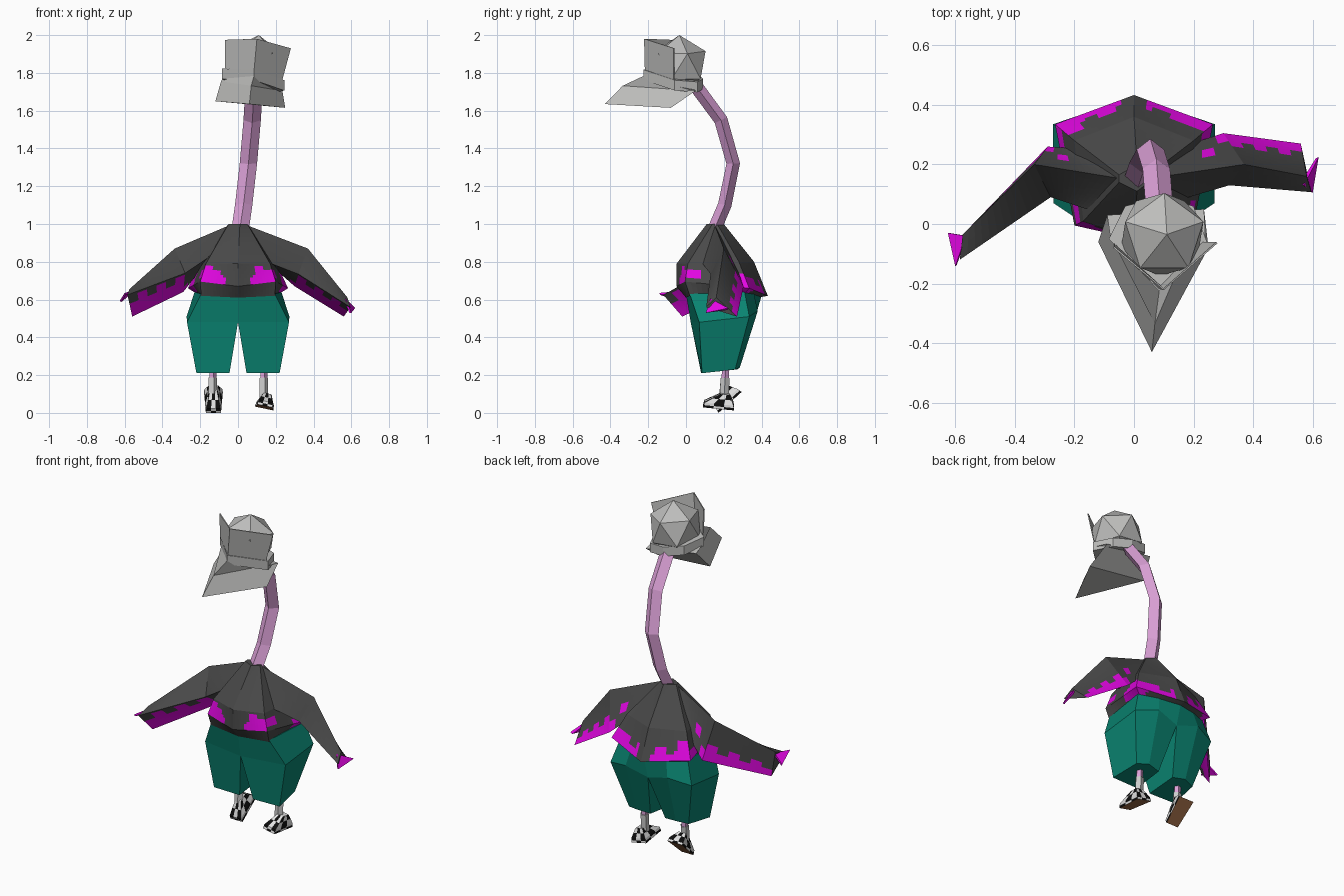
import bpy, bmesh, math
from mathutils import Vector, Matrix

if "Cube" in bpy.data.objects:
    bpy.data.objects.remove(bpy.data.objects["Cube"])


def material(name, r, g, b):
    m = bpy.data.materials.new(name)
    m.diffuse_color = (r, g, b, 1)
    m.use_nodes = True
    m.node_tree.nodes["Principled BSDF"].inputs["Base Color"].default_value = m.diffuse_color
    return m


GREY = material("hat grey", .51, .51, .5)
PINK = material("skin pink", .72, .36, .69)
DARK = material("cloak charcoal", .066, .066, .066)
MAGENTA = material("trim magenta", .76, .002, .76)
TEAL = material("trouser teal", .003, .23, .165)
SOCK = material("sock light grey", .6, .6, .6)
WHITE = material("shoe white", .75, .75, .75)
BLACK = material("shoe black", .004, .004, .004)
BROWN = material("sole brown", .3, .13, .055)


def loft(name, rings, mats, rule=None, n=1, m=1, caps=(0, 0), matrix=None, closed=True):
    """Skin closed rings; each panel is cut n x m and coloured by rule(band, seg, i, j, centre)."""
    bm = bmesh.new()
    rings = [[Vector(p) for p in r] for r in rings]
    k = len(rings[0])
    for band in range(len(rings) - 1):
        a, b = rings[band], rings[band + 1]
        for s in range(k if closed else k - 1):
            t = (s + 1) % k

            def at(u, v):
                return a[s].lerp(a[t], u).lerp(b[s].lerp(b[t], u), v)
            for i in range(n):
                for j in range(m):
                    pts = [at((i + x) / n, (j + y) / m) for x, y in ((0, 0), (1, 0), (1, 1), (0, 1))]
                    f = bm.faces.new([bm.verts.new(p) for p in pts])
                    if rule:
                        f.material_index = rule(band, s, i, j, f.calc_center_median())
    bmesh.ops.remove_doubles(bm, verts=bm.verts, dist=.0005)
    if closed:
        # close both ends by filling the boundary loops
        edges = [e for e in bm.edges if e.is_boundary]
        first = sum(rings[0], Vector()) / k
        last = sum(rings[-1], Vector()) / k
        for f in bmesh.ops.holes_fill(bm, edges=edges, sides=0)["faces"]:
            c = f.calc_center_median()
            f.material_index = caps[0] if (c - first).length < (c - last).length else caps[1]
    bmesh.ops.recalc_face_normals(bm, faces=bm.faces)
    if matrix:
        bm.transform(matrix)
    return finish(name, bm, mats)


def finish(name, bm, mats):
    me = bpy.data.meshes.new(name)
    bm.to_mesh(me)
    bm.free()
    for x in mats:
        me.materials.append(x)
    ob = bpy.data.objects.new(name, me)
    bpy.context.collection.objects.link(ob)
    return ob


def tube(name, path, rx, ry, sides, mat):
    path = [Vector(p) for p in path]
    X = Vector((1, 0, 0))
    rings = []
    for i, p in enumerate(path):
        d = path[min(i + 1, len(path) - 1)] - path[max(i - 1, 0)]
        nrm = d.cross(X).normalized()
        rings.append([p + X * rx * math.cos(a) + nrm * ry * math.sin(a)
                      for a in (2 * math.pi * q / sides for q in range(sides))])
    return loft(name, rings, [mat])


# ---- head and cap ----
bm = bmesh.new()
bmesh.ops.create_icosphere(bm, subdivisions=1, radius=.155)
bm.transform(Matrix.Translation((.095, -.035, 1.846)) @ Matrix.Rotation(.1, 4, 'Y')
             @ Matrix.Rotation(math.radians(18), 4, 'Z'))
finish("head", bm, [GREY])


def tilt(x, y, dz=0):
    return (x, y, 1.79 - .19 * (x - .08) - .15 * (y + .04) + dz)


band = [(.085, -.225), (.245, -.06), (.2, .06), (.09, .09), (-.03, .06), (-.085, -.05)]
loft("cap_band", [[tilt(x, y, dz) for x, y in band] for dz in (-.055, 0)], [GREY])

panel = loft("cap_front", [[tilt(-.07, -.07), tilt(.085, -.218), tilt(.235, -.065)],
                           [(-.07, -.08, 1.975), (.1, -.222, 1.98), (.28, -.065, 1.93)]],
             [GREY], closed=False)
panel.modifiers.new("thickness", 'SOLIDIFY').thickness = .006

# bill: slanted skirt rising to the underside of the band
loft("bill", [[(-.12, -.06, 1.65), (.06, -.43, 1.635), (.25, -.08, 1.615)],
              [(-.09, .03, 1.755), (.07, -.335, 1.732), (.235, .05, 1.705)],
              [(-.08, -.04, 1.775), (.085, -.222, 1.785), (.24, -.055, 1.73)]], [GREY])

# ---- neck ----
tube("neck", [(.01, .145, .96), (.03, .205, 1.1), (.055, .25, 1.32), (.075, .185, 1.55), (.085, .06, 1.72)],
     .046, .036, 4, PINK)


# ---- cloak body: ring order front, front right, back right, back, back left, front left ----
def ring6(f, fs, bs, b):
    mir = lambda p: (-p[0], p[1], p[2])
    return [f, fs, bs, b, mir(bs), mir(fs)]


def cloak_rule(band, seg, i, j, c):
    if band == 1:
        tooth = i % 6 < 3
        if seg in (0, 5):                                   # front: two stepped patches
            return int(abs(c.x) > (.06 if j > 5 else .085) and j >= (1 if tooth else 3))
        if seg in (1, 4):                                   # flanks
            return int(c.y > .2 and j >= (6 if tooth else 4) or c.y < .07 and 2 < j < 7)
        if abs(c.x) < .04:
            return 0
        return int(j >= (7 if tooth else 5) - (2 if abs(c.x) > .17 else 0))
    return int(band == 2 and abs(c.x) > .2 and c.y > .2)


loft("cloak_body", [
    ring6((.01, .11, 1.0), (.05, .14, 1.0), (.05, .165, 1.0), (.01, .2, 1.0)),
    ring6((0, -.05, .79), (.17, .01, .79), (.2, .28, .8), (0, .36, .8)),
    ring6((0, -.05, .67), (.2, -.005, .695), (.265, .335, .66), (0, .433, .62)),
    ring6((0, 0, .61), (.195, .02, .62), (.2, .3, .62), (0, .38, .61))],
    [DARK, MAGENTA], cloak_rule, 12, 9)


# ---- sleeves: triangular sections (top ridge, front edge, trailing edge) ----
def sleeve_rule(band, seg, i, j, c):
    if seg == 0:
        return 0
    d = i if seg == 2 else 11 - i
    if band == 1:
        tooth = 2 if j % 4 < 2 else 0
        return int(d < (3 + tooth if seg == 2 else 7 + 2 * tooth))
    return int(seg == 2 and 7 <= j < 9 and 4 <= d < 7 or j >= 10 and d < 3)


sleeves = {
    "right_sleeve": [[(.03, .15, 1.0), (.15, .08, .80), (.13, .25, .82)],
                     [(.37, .2, .87), (.32, .13, .735), (.3, .305, .67)],
                     [(.58, .16, .61), (.595, .107, .56), (.56, .27, .51)]],
    "left_sleeve": [[(-.03, .15, 1.0), (-.16, .05, .82), (-.15, .25, .82)],
                    [(-.335, .2, .87), (-.28, .09, .74), (-.29, .26, .64)],
                    [(-.575, -.035, .655), (-.585, -.12, .625), (-.56, -.02, .51)]]}
for name, rings in sleeves.items():
    loft(name, rings, [DARK, MAGENTA], sleeve_rule, 12, 12)

# hands: small pointed fins at the cuffs
loft("right_hand", [[(.57, .13, .605), (.6, .105, .53), (.62, .225, .555)],
                    [(.56, .14, .595), (.59, .11, .53), (.61, .22, .545)]], [MAGENTA])
loft("left_hand", [[(-.565, -.04, .645), (-.6, -.142, .635), (-.625, -.03, .595)],
                   [(-.56, -.04, .635), (-.595, -.137, .625), (-.62, -.03, .585)]], [MAGENTA])

# ---- trousers, shins, socks ----
for side, s in (("right", 1), ("left", -1)):
    profile = [
        [(0, 0, .63), (.195, .02, .63), (.23, .31, .64), (.12, .36, .63), (0, .4, .62)],
        [(0, .025, .48), (.27, .07, .48), (.272, .335, .51), (.14, .38, .54), (0, .365, .5)],
        [(.045, .08, .21), (.22, .085, .21), (.2, .26, .23), (.13, .285, .24), (.05, .27, .23)]]
    loft(side + "_trouser_leg", [[(s * x, y, z) for x, y, z in r] for r in profile], [TEAL])
    tube(side + "_shin", [(s * .135, .21, .26), (s * .135, .207, .165)], .02, .02, 5, PINK)
    tube(side + "_sock", [(s * .135, .208, .185), (s * .135, .2, .07 if s > 0 else .1)], .025, .025, 5, SOCK)


# ---- checked shoes with brown soles ----
def rect(w, toe, heel, z):
    return [(-w * .8, toe, z), (w * .8, toe, z), (w, heel, z), (-w, heel, z)]


poses = {
    "right_shoe": Matrix.Translation((.14, .175, .03)) @ Matrix.Rotation(math.radians(12), 4, 'Y')
    @ Matrix.Rotation(math.radians(-5), 4, 'X'),
    "left_shoe": Matrix.Translation((-.13, .235, .057)) @ Matrix.Rotation(math.radians(42), 4, 'X')}
for name, mx in poses.items():
    loft(name, [rect(.05, -.085, .08, 0), rect(.047, -.08, .075, .025), rect(.024, 0, .05, .075)],
         [WHITE, BLACK, BROWN], lambda b, s, i, j, c: (b + s + i + j) % 2, 3, 1 + 1, (2, 0), mx)
